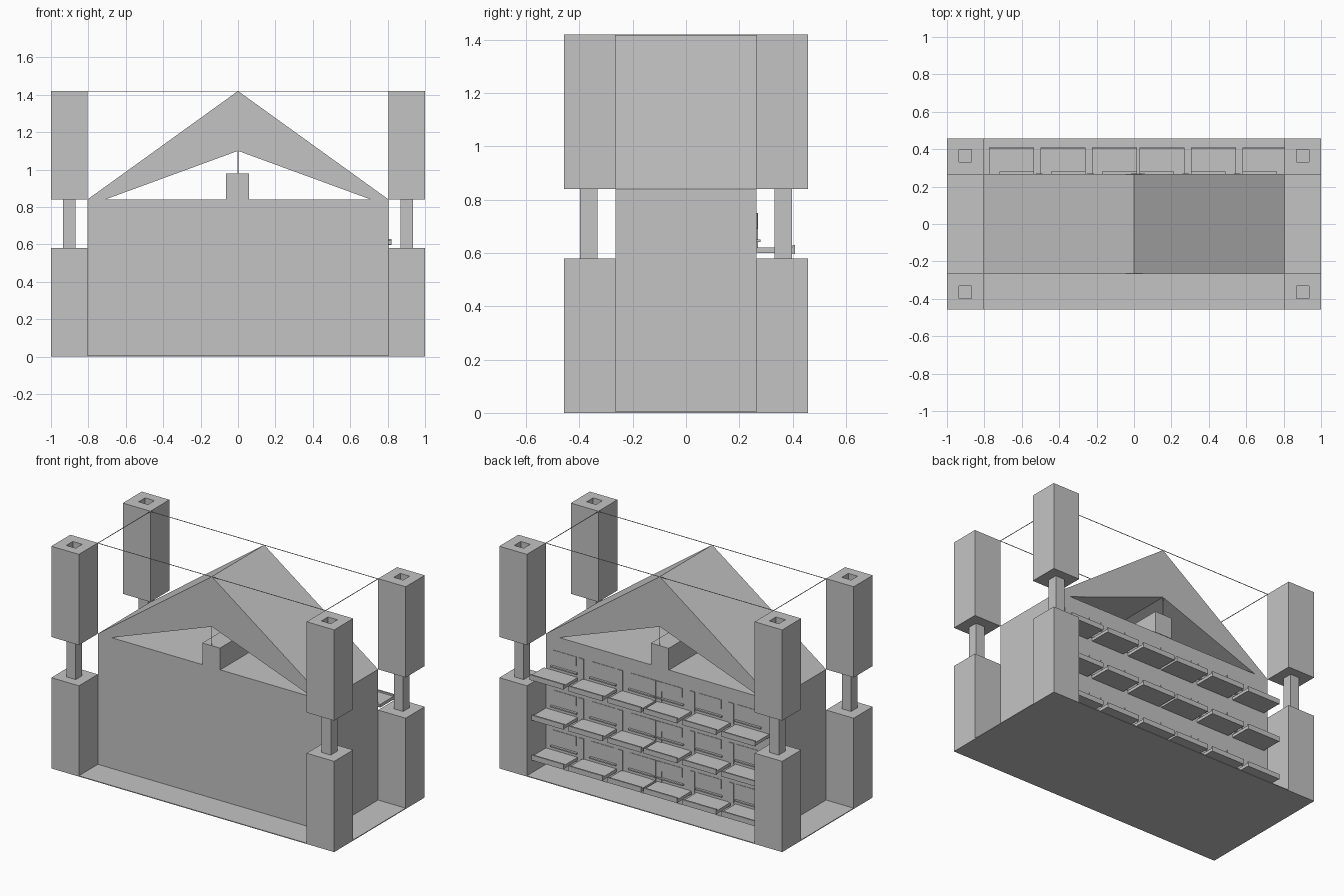
import bpy
import bmesh

cube = bpy.data.objects.get("Cube")
if cube:
    bpy.data.objects.remove(cube, do_unlink=True)

GREY = (0.55, 0.55, 0.55, 1)
stone = bpy.data.materials.new("grey stone")
stone.diffuse_color = GREY
stone.use_nodes = True
stone.node_tree.nodes["Principled BSDF"].inputs["Base Color"].default_value = GREY


def add_object(name, bm):
    bmesh.ops.recalc_face_normals(bm, faces=bm.faces[:])
    mesh = bpy.data.meshes.new(name)
    bm.to_mesh(mesh)
    bm.free()
    mesh.materials.append(stone)
    obj = bpy.data.objects.new(name, mesh)
    bpy.context.scene.collection.objects.link(obj)
    return obj


def add_box(bm, xs, ys, zs):
    lo, hi = zip(sorted(xs), sorted(ys), sorted(zs))
    made = bmesh.ops.create_cube(bm, size=1)["verts"]
    for v in made:
        v.co = [(a + b) / 2 + c * (b - a) for a, b, c in zip(lo, hi, v.co)]
    return made


def box(name, xs, ys, zs):
    bm = bmesh.new()
    add_box(bm, xs, ys, zs)
    return add_object(name, bm)


HALF_X, HALF_Y = 0.805, 0.265
EDGE_Y = 0.457
EAVE, TOP = 0.84, 1.42

# Ground slab and main hall
box("base_slab", (-1, 1), (-EDGE_Y, EDGE_Y), (0, 0.005))
box("main_hall", (-HALF_X, HALF_X), (-HALF_Y, HALF_Y), (0, EAVE))

# Gabled roof, open from front to back
bm = bmesh.new()
for side in (-1, 1):
    outline = [(0, TOP), (side * HALF_X, EAVE), (side * 0.71, EAVE), (0, 1.1)]
    face = bm.faces.new([bm.verts.new((x, -HALF_Y, z)) for x, z in outline])
    swept = bmesh.ops.extrude_face_region(bm, geom=[face])["geom"]
    for v in swept:
        if isinstance(v, bmesh.types.BMVert):
            v.co.y = HALF_Y
bmesh.ops.remove_doubles(bm, verts=bm.verts[:], dist=0.0001)
# Drop the two hidden faces where the halves meet
hidden = [f for f in bm.faces if all(abs(v.co.x) < 0.001 for v in f.verts)]
bmesh.ops.delete(bm, geom=hidden, context="FACES_ONLY")
add_object("gabled_roof", bm)

# Block under the ridge and slim king posts
box("attic_block", (-0.065, 0.06), (-HALF_Y - 0.003, HALF_Y + 0.003), (EAVE, 0.98))
for name, y in (("front", -HALF_Y), ("back", HALF_Y)):
    box(name + "_king_post", (-0.002, 0.002), (y - 0.002, y + 0.002), (0.98, 1.1))

# Corner towers: lower block, slim post, hollow upper block
for sx, x_name in ((-1, "right"), (1, "left")):
    for sy, y_name in ((-1, "front"), (1, "back")):
        name = f"{y_name}_{x_name}_tower"
        xs, ys = (sx * HALF_X, sx), (sy * HALF_Y, sy * EDGE_Y)
        cx, cy, r = sx * 0.902, sy * 0.365, 0.033
        box(name + "_lower", xs, ys, (0, 0.58))
        box(name + "_post", (cx - r, cx + r), (cy - r, cy + r), (0.58, EAVE))
        bm = bmesh.new()
        add_box(bm, xs, ys, (EAVE, TOP))
        cap = max(bm.faces, key=lambda f: f.calc_center_median().z)
        bmesh.ops.inset_region(bm, faces=[cap], thickness=0.05)
        for v in cap.verts:
            v.co.x = cx + (r if v.co.x > cx else -r)
            v.co.y = cy + (r if v.co.y > cy else -r)
        pit = bmesh.ops.extrude_face_region(bm, geom=[cap])["geom"]
        for v in pit:
            if isinstance(v, bmesh.types.BMVert):
                v.co.z = EAVE + 0.01
        bmesh.ops.delete(bm, geom=[f for f in [cap] if f.is_valid], context="FACES_ONLY")
        add_object(name + "_upper", bm)

# Cables strung between the tower tops
W = 0.0015
for s in (-1, 1):
    y, x = s * HALF_Y, s * HALF_X
    box("long_cable", (-HALF_X, HALF_X), (y - W, y + W), (TOP - 2 * W, TOP))
    box("short_cable", (x - W, x + W), (-HALF_Y, HALF_Y), (TOP - 2 * W, TOP))

# Balconies, sills and window plates on the back wall
balconies, sills, windows = bmesh.new(), bmesh.new(), bmesh.new()
for floor in (0.6, 0.345, 0.09):
    for side, shift in ((1, 0), (-1, 0.045)):
        for inner in (0.03, 0.305, 0.58):
            def span(a, b):
                return side * (inner + a) + shift, side * (inner + b) + shift
            add_box(balconies, span(0, 0.24), (HALF_Y, 0.41), (floor, floor + 0.02))
            add_box(balconies, span(0, 0.24), (0.4, 0.41), (floor - 0.003, floor + 0.03))
            add_box(sills, span(0, 0.185), (HALF_Y, 0.28), (floor + 0.042, floor + 0.05))
            add_box(windows, span(0.01, 0.175), (HALF_Y, 0.268), (floor + 0.09, floor + 0.15))
            add_box(windows, span(-0.045, -0.01), (HALF_Y, 0.27), (floor + 0.02, floor + 0.15))
add_object("balconies", balconies)
add_object("window_sills", sills)
add_object("window_plates", windows)
